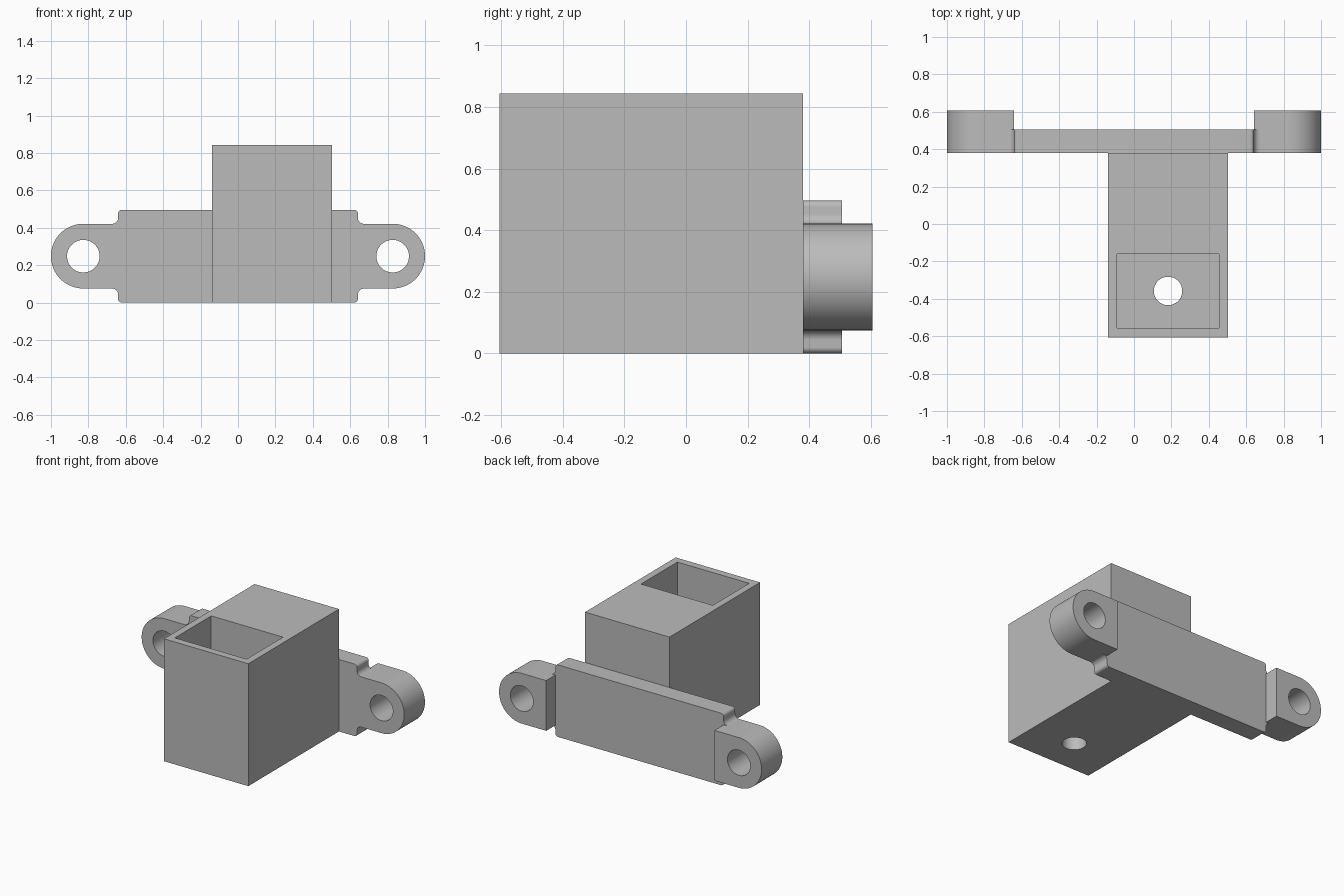
import bpy
import bmesh
from math import sin, cos, radians

cube = bpy.data.objects.get("Cube")
if cube:
    bpy.data.objects.remove(cube)

grey = bpy.data.materials.new("plain grey")
grey.use_nodes = True
grey.diffuse_color = (0.5, 0.5, 0.5, 1)
grey.node_tree.nodes["Principled BSDF"].inputs["Base Color"].default_value = (0.5, 0.5, 0.5, 1)


def arc(cx, cz, r, start, end, steps):
    """Points along an arc, angles in degrees."""
    angles = [radians(start + (end - start) * i / steps) for i in range(steps + 1)]
    return [(cx + r * cos(a), cz + r * sin(a)) for a in angles]


def prism(name, outline, low, high, axis="Y"):
    """Extrude an outline along Y (outline in x, z) or Z (outline in x, y)."""
    bm = bmesh.new()
    place = (lambda p: (p[0], low, p[1])) if axis == "Y" else (lambda p: (p[0], p[1], low))
    face = bm.faces.new([bm.verts.new(place(p)) for p in outline])
    grown = bmesh.ops.extrude_face_region(bm, geom=[face])["geom"]
    offset = (0, high - low, 0) if axis == "Y" else (0, 0, high - low)
    bmesh.ops.translate(bm, vec=offset, verts=[g for g in grown if isinstance(g, bmesh.types.BMVert)])
    bmesh.ops.recalc_face_normals(bm, faces=bm.faces)
    mesh = bpy.data.meshes.new(name)
    bm.to_mesh(mesh)
    bm.free()
    obj = bpy.data.objects.new(name, mesh)
    bpy.context.collection.objects.link(obj)
    mesh.materials.append(grey)
    return obj


def activate(obj):
    bpy.ops.object.select_all(action="DESELECT")
    obj.select_set(True)
    bpy.context.view_layer.objects.active = obj


def cut(obj, cutter):
    """Subtract the cutter and discard it."""
    activate(obj)
    mod = obj.modifiers.new("cut", "BOOLEAN")
    mod.operation = "DIFFERENCE"
    mod.solver = "EXACT"
    mod.object = cutter
    bpy.ops.object.modifier_apply(modifier=mod.name)
    bpy.data.objects.remove(cutter)


def rectangle(x0, x1, y0, y1):
    return [(x0, y0), (x1, y0), (x1, y1), (x0, y1)]


def circle(cx, cy, r):
    return arc(cx, cy, r, 0, 360, 64)[:-1]


FRONT, PLATE_BACK, EAR_BACK = 0.38, 0.506, 0.606
MID_Z, HALF_HEIGHT = 0.248, 0.248
EDGE, EAR_X, EAR_R = 0.641, 0.827, 0.173
ROUND, FILLET = 0.02, 0.032

# Back plate with rounded corners flaring into the ears
corner = arc(EDGE - ROUND, HALF_HEIGHT - ROUND, ROUND, 90, 0, 8)
corner += arc(EDGE + FILLET, EAR_R + FILLET, FILLET, 180, 270, 8)
outline = []
for sx, sz in ((1, 1), (1, -1), (-1, -1), (-1, 1)):
    points = [(sx * x, MID_Z + sz * z) for x, z in corner]
    outline += points if sx == sz else points[::-1]
parts = [prism("back_plate", outline, FRONT, PLATE_BACK)]

# Mounting ears, thicker than the plate, each with a screw hole
for side, sx in (("left", 1), ("right", -1)):
    shape = [(EDGE, MID_Z - EAR_R)] + arc(EAR_X, MID_Z, EAR_R, -90, 90, 40) + [(EDGE, MID_Z + EAR_R)]
    ear = prism(side + "_ear", [(sx * x, z) for x, z in shape], FRONT, EAR_BACK)
    cut(ear, prism("ear_hole_cutter", circle(sx * EAR_X, MID_Z, 0.087), FRONT - 0.1, EAR_BACK + 0.1))
    parts.append(ear)

# Block with an open pocket and a hole through its floor
block = prism("block", rectangle(-0.14, 0.503, -0.606, FRONT), 0, 0.843, "Z")
cut(block, prism("pocket_cutter", rectangle(-0.092, 0.455, -0.556, -0.16), 0.12, 1, "Z"))
cut(block, prism("floor_hole_cutter", circle(0.182, -0.358, 0.076), -0.1, 0.3, "Z"))
parts.append(block)

for part in parts:
    activate(part)
    bpy.ops.object.shade_smooth_by_angle(angle=radians(30))
